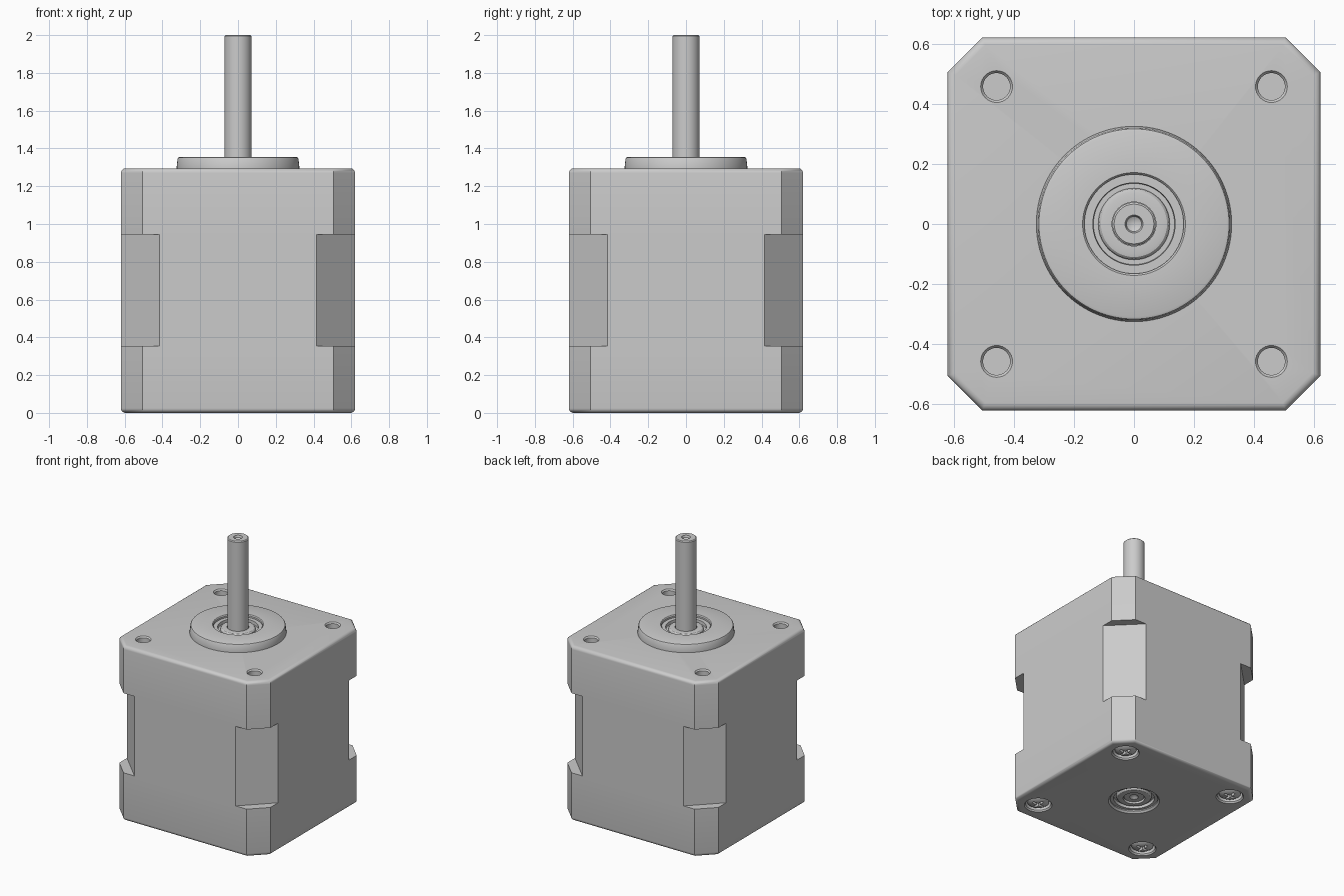
import bpy, bmesh, math
from mathutils import Matrix

if "Cube" in bpy.data.objects:
    bpy.data.objects.remove(bpy.data.objects["Cube"])

metal = bpy.data.materials.new("light_grey_metal")
metal.use_nodes = True
GREY = (0.6, 0.6, 0.6, 1)
metal.diffuse_color = GREY
metal.node_tree.nodes["Principled BSDF"].inputs["Base Color"].default_value = GREY

HALF, CORNER, NOTCH = 0.62, 1.125, 1.035   # half width, corner cut planes x + y
HEIGHT, HOLE = 1.295, 0.457
SIGNS = [(1, 1), (-1, 1), (-1, -1), (1, -1)]


def make(name, bm, smooth=True):
    bmesh.ops.remove_doubles(bm, verts=bm.verts, dist=1e-5)
    bmesh.ops.recalc_face_normals(bm, faces=bm.faces)
    mesh = bpy.data.meshes.new(name)
    bm.to_mesh(mesh)
    bm.free()
    mesh.materials.append(metal)
    ob = bpy.data.objects.new(name, mesh)
    bpy.context.collection.objects.link(ob)
    if smooth:
        shade(ob)
    return ob


def shade(ob):
    bpy.ops.object.select_all(action="DESELECT")
    ob.select_set(True)
    bpy.context.view_layer.objects.active = ob
    bpy.ops.object.shade_smooth_by_angle(angle=math.radians(32))


def lathe(name, profile, x=0, y=0, steps=64, closed=False, smooth=True):
    """Revolve (radius, z) points about a vertical axis at x, y."""
    bm = bmesh.new()
    verts = [bm.verts.new((r, 0, z)) for r, z in profile]
    pairs = list(zip(verts, verts[1:] + verts[:1]))
    edges = [bm.edges.new(p) for p in (pairs if closed else pairs[:-1])]
    bmesh.ops.spin(bm, geom=verts + edges, cent=(0, 0, 0), axis=(0, 0, 1),
                   angle=math.tau, steps=steps, use_duplicate=False)
    bmesh.ops.translate(bm, verts=bm.verts, vec=(x, y, 0))
    return make(name, bm, smooth)


def cut(ob, cutters):
    for c in cutters:
        mod = ob.modifiers.new("cut", "BOOLEAN")
        mod.object, mod.operation, mod.solver = c, "DIFFERENCE", "EXACT"
        bpy.context.view_layer.objects.active = ob
        bpy.ops.object.modifier_apply(modifier=mod.name)
    for c in cutters:
        bpy.data.objects.remove(c)
    shade(ob)


def octagon(bm, z, corner, inset):
    """Square ring with chamfered corners, shrunk by inset."""
    h = HALF - inset
    c = corner - inset * math.sqrt(2) - h
    ring = []
    for sx, sy in SIGNS:
        pair = [(sx * h, sy * c, z), (sx * c, sy * h, z)]
        ring += [bm.verts.new(p) for p in (pair if sx * sy > 0 else pair[::-1])]
    return ring


# Motor housing: chamfered block, rounded rims, notched corners at mid height
R = 0.025
arc = [(R * (1 - math.sin(a)), R * (1 - math.cos(a)))
       for a in (math.pi / 2 * i / 5 for i in range(6))]
levels = [(d, CORNER, i) for i, d in reversed([(a, b) for a, b in arc])]
levels = sorted((d, CORNER, i) for i, d in arc)
levels += [(0.355, CORNER, 0), (0.355, NOTCH, 0), (0.945, NOTCH, 0), (0.945, CORNER, 0)]
levels += sorted((HEIGHT - d, CORNER, i) for i, d in arc)
bm = bmesh.new()
rings = [octagon(bm, *lv) for lv in levels]
for a, b in zip(rings, rings[1:]):
    for i in range(8):
        j = (i + 1) % 8
        bm.faces.new((a[i], a[j], b[j], b[i]))
bm.faces.new(rings[0])
bm.faces.new(rings[-1])
housing = make("motor_housing", bm, False)

# Mounting holes, screw counterbores and bearing bores
cutters = [
    lathe("top_bore", [(0, 1.15), (0.165, 1.15), (0.165, 1.4), (0, 1.4)], smooth=False),
    lathe("bottom_bore", [(0, 0.1), (0.16, 0.1), (0.16, 0.012), (0.172, 0),
                          (0.172, -0.1), (0, -0.1)], smooth=False),
]
for sx, sy in SIGNS:
    x, y = sx * HOLE, sy * HOLE
    cutters.append(lathe("hole", [(0, 1.13), (0.045, 1.13), (0.045, 1.285), (0.053, HEIGHT),
                                  (0.053, 1.4), (0, 1.4)], x, y, 32, smooth=False))
    cutters.append(lathe("counterbore", [(0, 0.08), (0.085, 0.08), (0.085, 0.01), (0.093, 0),
                                         (0.093, -0.1), (0, -0.1)], x, y, 40, smooth=False))
cut(housing, cutters)

# Raised pilot ring around the shaft
lathe("pilot_boss", [(0.165, 1.2), (0.165, 1.348), (0.171, 1.355), (0.308, 1.355), (0.316, 1.352),
                     (0.32, 1.345), (0.325, 1.3), (0.325, 1.285), (0.25, 1.285), (0.25, 1.2)],
      steps=96, closed=True)


# Ball bearings: outer race, shield groove and rounded inner race
def bearing(name, face, d):
    prof = [(0.165, -0.05), (0.165, 0), (0.137, 0), (0.135, -0.022), (0.119, -0.022),
            (0.116, -0.008), (0.11, -0.002), (0.1, 0), (0.073, 0), (0.073, -0.05)]
    lathe(name, [(r, face + d * z) for r, z in prof], closed=True)


bearing("top_bearing", 1.335, 1)
bearing("bottom_bearing", 0.02, -1)

# Shaft with centre-drilled ends
lathe("shaft", [(0, 0.06), (0.03, 0.03), (0.066, 0.03), (0.072, 0.036), (0.072, 1.994),
                (0.066, 2), (0.03, 2), (0.025, 1.985), (0, 1.97)], steps=48)

# Cross-head housing screws in the underside
for n, (sx, sy) in enumerate(SIGNS):
    x, y = sx * HOLE, sy * HOLE
    screw = lathe("housing_screw_%d" % (n + 1),
                  [(0, 0.09), (0.078, 0.09), (0.078, 0.035), (0.072, 0.02), (0.055, 0.008),
                   (0.03, 0.003), (0, 0.003)], x, y, 32, smooth=False)
    slots = []
    for size in ((0.09, 0.018, 0.06), (0.018, 0.09, 0.06)):
        bm = bmesh.new()
        bmesh.ops.create_cube(bm, size=1, matrix=Matrix.Translation((x, y, 0))
                              @ Matrix.Diagonal((*size, 1)))
        slots.append(make("slot", bm, False))
    cut(screw, slots)
